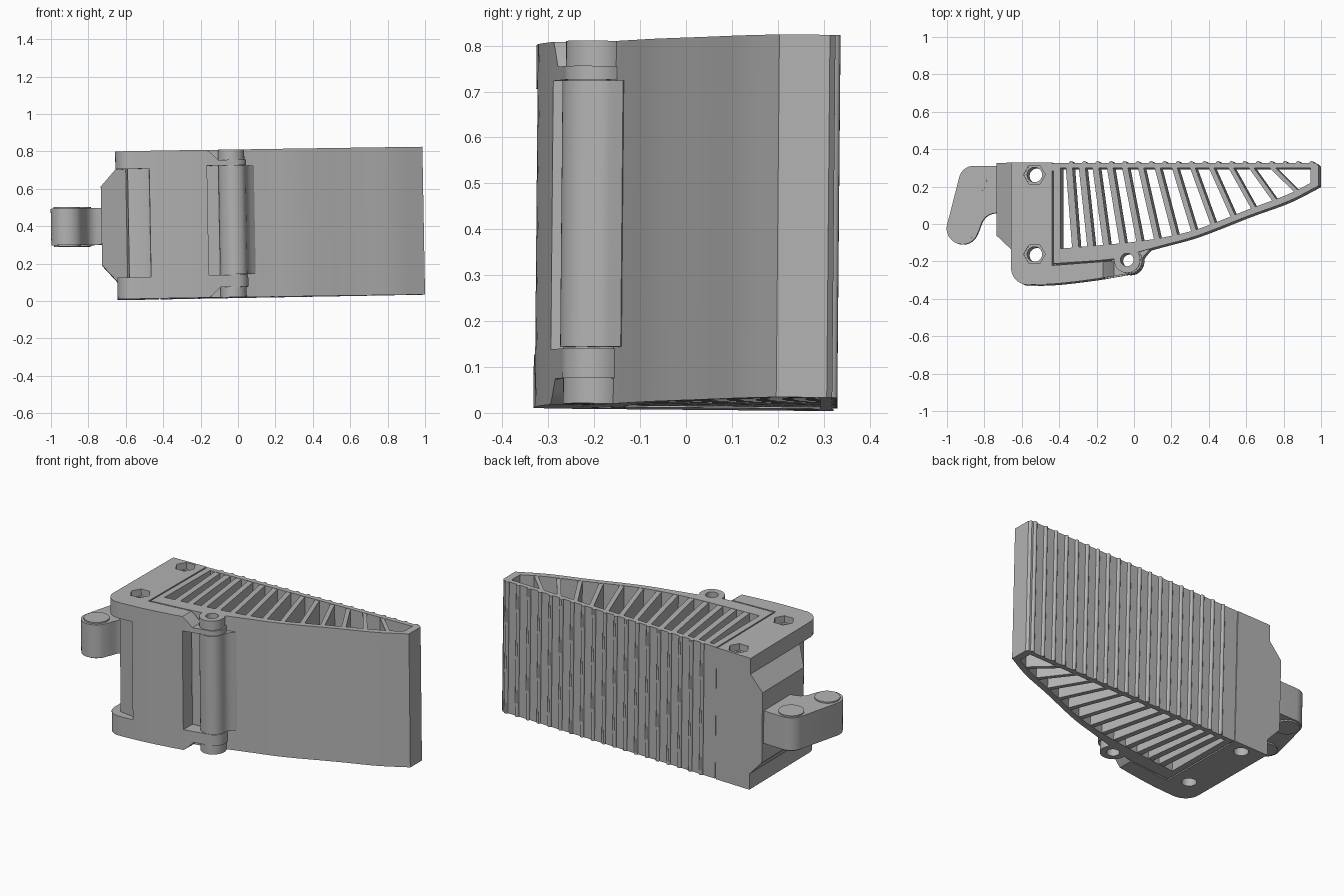
import bpy, bmesh, math
from mathutils import Matrix, Vector

if "Cube" in bpy.data.objects:
    bpy.data.objects.remove(bpy.data.objects["Cube"], do_unlink=True)

H = 0.79
parts = []
grey = bpy.data.materials.new("plain grey")
grey.use_nodes = True
GREY = (0.45, 0.45, 0.45, 1)
grey.diffuse_color = GREY
grey.node_tree.nodes["Principled BSDF"].inputs["Base Color"].default_value = GREY


def add_prism(bm, outline, low, high, axis="z"):
    """Extrude a closed outline along z, or an x-z outline along y."""
    def place(p, h):
        return (p[0], p[1], h) if axis == "z" else (p[0], h, p[1])
    a = [bm.verts.new(place(p, low)) for p in outline]
    b = [bm.verts.new(place(p, high)) for p in outline]
    n = len(outline)
    bm.faces.new(a)
    bm.faces.new(b[::-1])
    for i in range(n):
        bm.faces.new((a[i], b[i], b[(i + 1) % n], a[(i + 1) % n]))


def make(name, prisms, part=True):
    bm = bmesh.new()
    for p in prisms:
        add_prism(bm, *p)
    bmesh.ops.recalc_face_normals(bm, faces=bm.faces)
    mesh = bpy.data.meshes.new(name)
    bm.to_mesh(mesh)
    bm.free()
    obj = bpy.data.objects.new(name, mesh)
    bpy.context.collection.objects.link(obj)
    if part:
        mesh.materials.append(grey)
        parts.append(obj)
    return obj


def cut(obj, *prism):
    cutter = make("cutter", [prism], part=False)
    cutter.hide_render = True
    mod = obj.modifiers.new("cut", "BOOLEAN")
    mod.operation, mod.solver, mod.object = "DIFFERENCE", "EXACT", cutter
    bpy.context.view_layer.objects.active = obj
    bpy.ops.object.modifier_apply(modifier=mod.name)
    bpy.data.objects.remove(cutter, do_unlink=True)


def arc(cx, cy, r, start=0, end=360, n=24):
    full = end - start == 360
    count = n if full else n + 1
    angles = [math.radians(start + (end - start) * i / n) for i in range(count)]
    return [(cx + r * math.cos(a), cy + r * math.sin(a)) for a in angles]


def curve(pts, steps=5):
    """Smooth path through the given points."""
    p = [Vector(q) for q in pts]
    p = [2 * p[0] - p[1]] + p + [2 * p[-1] - p[-2]]
    out = []
    for i in range(1, len(p) - 2):
        a, b, c, d = p[i - 1:i + 3]
        for s in range(steps):
            t = s / steps
            out.append(tuple(0.5 * (2 * b + (c - a) * t + (2 * a - 5 * b + 4 * c - d) * t ** 2
                                    + (3 * b - a - 3 * c + d) * t ** 3)))
    return out + [tuple(p[-2])]


def flipped(outline):
    return [(x, H - z) for x, z in outline]


# Mounting block with its front strip and hinge tab
front = curve([(-0.56, -0.329), (-0.4, -0.322), (-0.2, -0.298), (-0.02, -0.268)])
block = make("mounting_block", [(
    [(-0.43, 0.325), (-0.73, 0.325), (-0.73, -0.065), (-0.65, -0.14)]
    + arc(-0.56, -0.239, 0.09, 180, 262, 8) + front
    + arc(-0.02, -0.198, 0.07, 285, 400, 10)
    + [(-0.1, -0.16), (-0.1, -0.2), (-0.43, -0.225)], 0, H)])

# Tapered end, hinge ramps and hinge pocket, mirrored top to bottom
end_taper = [(-0.65, 0.9), (-0.65, 0.695), (-0.735, 0.6), (-0.8, 0.6), (-0.8, 0.9)]
ramp = [(-0.165, 0.9), (-0.165, 0.795), (-0.14, 0.775), (-0.1, 0.735), (0.2, 0.735), (0.2, 0.9)]
for shape in (end_taper, flipped(end_taper)):
    cut(block, shape, -0.5, 0.5, "y")
for shape in (ramp, flipped(ramp)):
    cut(block, shape, -0.5, -0.1, "y")
cut(block, [(-0.16, 0.12), (0.2, 0.12), (0.2, 0.705), (-0.16, 0.705)], -0.5, -0.1, "y")

# Finger scoop in the front corner
cut(block, [(-0.68, -0.112), (-0.595, -0.19), (-0.585, -0.275), (-0.5, -0.29),
            (-0.47, -0.31), (-0.465, -0.4), (-0.8, -0.4), (-0.8, -0.112)], 0.115, 0.695)

# Bolt holes with hexagonal seats
for y in (0.26, -0.165):
    cut(block, arc(-0.525, y, 0.04), -0.1, 0.9)
    cut(block, arc(-0.525, y, 0.058, n=6), H - 0.04, 0.9)

# Hollow wing
outer = curve([(0.993, 0.2), (0.83, 0.117), (0.62, 0.04), (0.35, -0.065),
               (0.165, -0.117), (0.05, -0.148), (-0.1, -0.19), (-0.422, -0.216)])
inner = curve([(0.95, 0.215), (0.83, 0.155), (0.62, 0.075), (0.35, -0.03),
               (0.165, -0.075), (0.0, -0.1), (-0.15, -0.115), (-0.385, -0.135)])
wing = make("wing", [(outer + [(-0.422, 0.322), (0.98, 0.322), (0.993, 0.31)], 0, H)])
cut(wing, inner + [(-0.385, 0.295), (0.95, 0.295)], -0.1, 0.9)

# Thin web joining wing and block at the back
make("rear_web", [([(-0.44, 0.28), (-0.41, 0.28), (-0.41, 0.32), (-0.44, 0.32)], 0.004, H - 0.004)])


def inner_y(x):
    for (x1, y1), (x0, y0) in zip(inner, inner[1:]):
        if x0 <= x <= x1:
            return y0 + (y1 - y0) * (x - x0) / (x1 - x0)
    return inner[0][1]


# Internal ribs, leaning further towards the tip
ribs = []
N = 13
for i in range(N):
    t = i / (N - 1)
    top = Vector((-0.34 + 0.8 * t + 0.28 * t ** 2, 0.305))
    bx = -0.305 + 0.95 * t + 0.235 * t ** 2
    low = Vector((bx, inner_y(bx) - 0.012))
    w = 0.5 * (0.036 - 0.014 * t)
    d = (top - low).normalized()
    s = Vector((-d.y, d.x)) * w
    ribs.append(([tuple(top + s), tuple(low + s), tuple(low - s), tuple(top - s)], 0.002, H - 0.002))
make("wing_ribs", ribs)

# Grip ridges along the back
make("back_ridges", [(arc(-0.33 + 0.0715 * i, 0.321, 0.012, 0, 180, 6), 0, H) for i in range(19)])

# Hinge boss and the thicker barrel with its skirt
boss = make("hinge_boss", [(arc(-0.03, -0.195, 0.07, n=32), 0, H)])
barrel = make("hinge_barrel", [(
    arc(-0.02, -0.2, 0.072, 60, 320, 24) + curve([(0.045, -0.225), (0.055, -0.18), (0.09, -0.14)], 4)
    + [(0.05, -0.12)], 0.123, 0.703)])
for obj in (boss, barrel, block, wing):
    cut(obj, arc(-0.03, -0.195, 0.035), -0.1, 0.9)

# Side hook with raised round pads
make("side_hook", [(
    [(-0.72, 0.31)] + arc(-0.855, 0.23, 0.08, 90, 163, 8) + arc(-0.915, -0.025, 0.085, 163, 330, 14)
    + curve([(-0.825, -0.03), (-0.805, 0.02), (-0.77, 0.05), (-0.72, 0.06)], 3), 0.296, 0.492)])
make("hook_pads", [(arc(x, y, 0.07), 0.288, 0.5) for x, y in ((-0.855, 0.23), (-0.915, -0.025))])

# Slight lean of the whole piece, then shading
lean = Matrix(((1, 0, -0.018, 0.007), (0, 1, 0.009, -0.0035), (0.018, -0.009, 1, 0.0185), (0, 0, 0, 1)))
bpy.ops.object.select_all(action="DESELECT")
for obj in parts:
    obj.data.transform(lean)
    obj.select_set(True)
bpy.context.view_layer.objects.active = block
bpy.ops.object.shade_smooth_by_angle(angle=math.radians(30))
